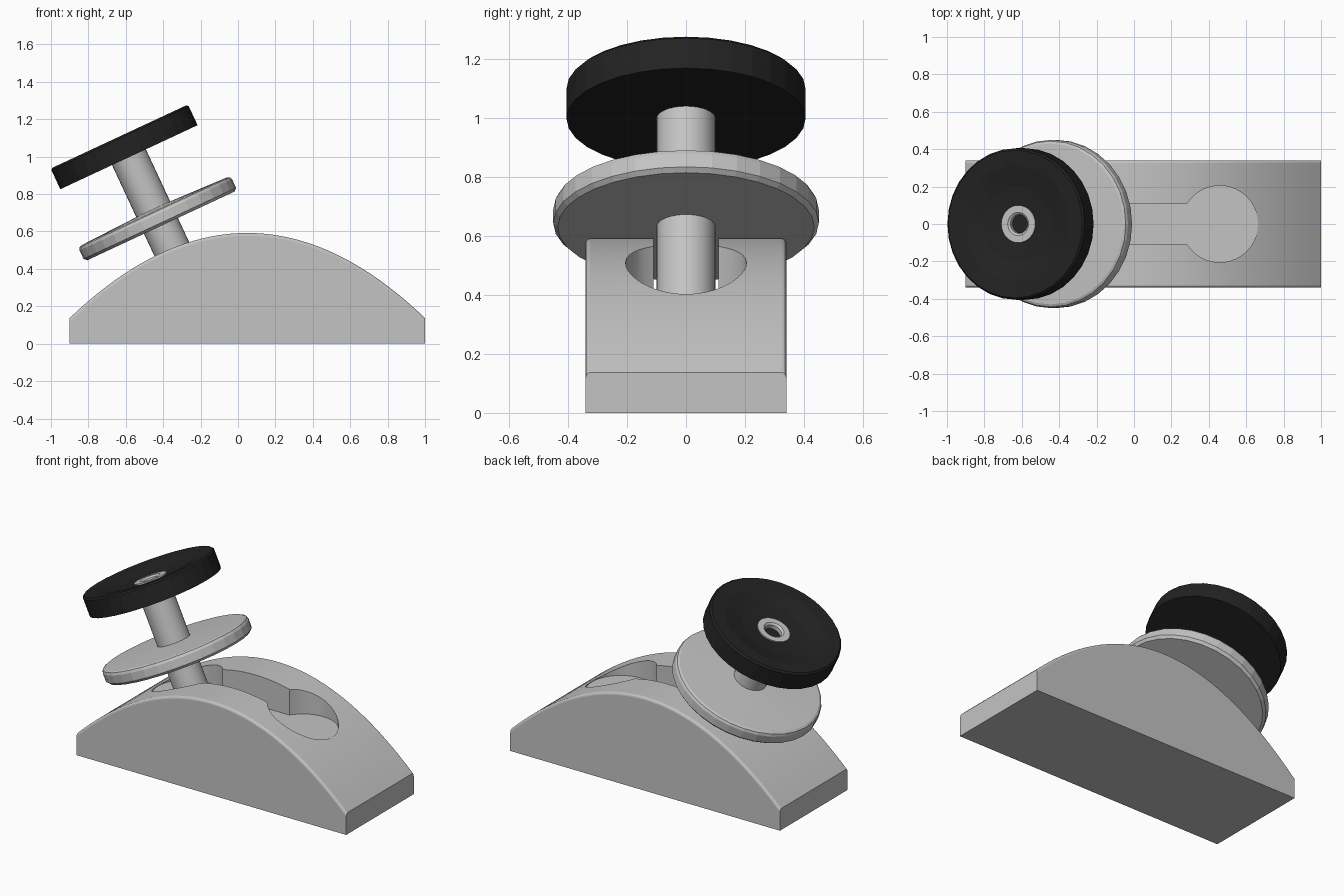
import bpy, bmesh, math

if "Cube" in bpy.data.objects:
    bpy.data.objects.remove(bpy.data.objects["Cube"])

TILT = math.radians(25)
AXIS_ORIGIN = (-0.107 * math.cos(TILT), 0, -0.107 * math.sin(TILT))


def material(name, rgb):
    m = bpy.data.materials.new(name)
    m.diffuse_color = (*rgb, 1)
    m.use_nodes = True
    m.node_tree.nodes["Principled BSDF"].inputs["Base Color"].default_value = m.diffuse_color
    return m


GREY = material("light_grey", (0.55, 0.55, 0.55))
BLACK = material("soft_black", (0.016, 0.016, 0.016))


def make_object(name, bm, mat):
    bmesh.ops.recalc_face_normals(bm, faces=bm.faces[:])
    mesh = bpy.data.meshes.new(name)
    bm.to_mesh(mesh)
    bm.free()
    mesh.materials.append(mat)
    ob = bpy.data.objects.new(name, mesh)
    bpy.context.collection.objects.link(ob)
    return ob


def smooth(ob, degrees):
    bpy.ops.object.select_all(action='DESELECT')
    bpy.context.view_layer.objects.active = ob
    ob.select_set(True)
    bpy.ops.object.shade_smooth_by_angle(angle=math.radians(degrees))


def extrude(points, vec):
    bm = bmesh.new()
    face = bm.faces.new([bm.verts.new(p) for p in points])
    res = bmesh.ops.extrude_face_region(bm, geom=[face])
    bmesh.ops.translate(bm, vec=vec, verts=[v for v in res["geom"] if isinstance(v, bmesh.types.BMVert)])
    return bm


def lathe(name, profile, mat, segments=32):
    """Revolve (radius, height) points around the tilted stick axis."""
    bm = bmesh.new()
    rings = []
    for r, z in profile:
        if r == 0:
            rings.append([bm.verts.new((0, 0, z))] * segments)
        else:
            rings.append([bm.verts.new((r * math.cos(2 * math.pi * i / segments),
                                        r * math.sin(2 * math.pi * i / segments), z))
                          for i in range(segments)])
    for a, b in zip(rings, rings[1:]):
        for i in range(segments):
            j = (i + 1) % segments
            quad = list(dict.fromkeys([a[i], a[j], b[j], b[i]]))
            bm.faces.new(quad)
    ob = make_object(name, bm, mat)
    ob.location = AXIS_ORIGIN
    ob.rotation_euler = (0, -TILT, 0)
    return ob


# Base block with a parabolic top
N, W = 40, 0.34
profile = [(-0.9, -W, 0), (1.0, -W, 0)]
for i in range(N + 1):
    s = 1 - 2 * i / N
    profile.append((0.05 + 0.95 * s, -W, 0.592 - 0.455 * s * s))
bm = extrude(profile, (0, 2 * W, 0))
# Rounded long edges along the curved top
edges = [e for e in bm.edges
         if all(v.co.z > 0.1 for v in e.verts)
         and abs(e.verts[0].co.y - e.verts[1].co.y) < 1e-4]
bmesh.ops.bevel(bm, geom=edges, offset=0.015, segments=3, profile=0.5, affect='EDGES')
base = make_object("base", bm, GREY)

# Flat-bottomed slot with a round opening at each end
R, HALF = 0.205, 0.11
a = math.asin(HALF / R)
outline = []
for cx, turn in ((0.458, 0), (-0.358, math.pi)):
    for i in range(33):
        t = -(math.pi - a) + 2 * (math.pi - a) * i / 32 + turn
        outline.append((cx + R * math.cos(t), R * math.sin(t), 0.40))
cutter = make_object("slot_cutter", extrude(outline, (0, 0, 0.5)), GREY)
cutter.hide_render = True
mod = base.modifiers.new("slot", 'BOOLEAN')
mod.object = cutter
mod.operation = 'DIFFERENCE'
mod.solver = 'EXACT'
bpy.context.view_layer.objects.active = base
base.select_set(True)
bpy.ops.object.modifier_apply(modifier="slot")
bpy.data.objects.remove(cutter)
smooth(base, 14)

# Stick with a hollow upper end
stick = lathe("stick", [(0, 0.44), (0.1, 0.44), (0.1, 1.236), (0.062, 1.236),
                        (0.05, 1.226), (0.05, 1.20), (0, 1.20)], GREY)
stick.data.materials.append(BLACK)
for p in stick.data.polygons:
    if len(p.vertices) == 3 and p.center.z > 1:
        p.material_index = 1
smooth(stick, 30)

# Guard disc on the stick
lathe("guard_disc", [(0, 0.745), (0.435, 0.745), (0.45, 0.76), (0.45, 0.81),
                     (0.443, 0.825), (0.43, 0.831), (0.1, 0.843), (0, 0.843)], GREY)

# Dished knob
knob = lathe("knob", [(0, 1.15), (0.405, 1.15), (0.405, 1.262), (0.395, 1.272),
                      (0.31, 1.266), (0.2, 1.238), (0.098, 1.228)], BLACK)
